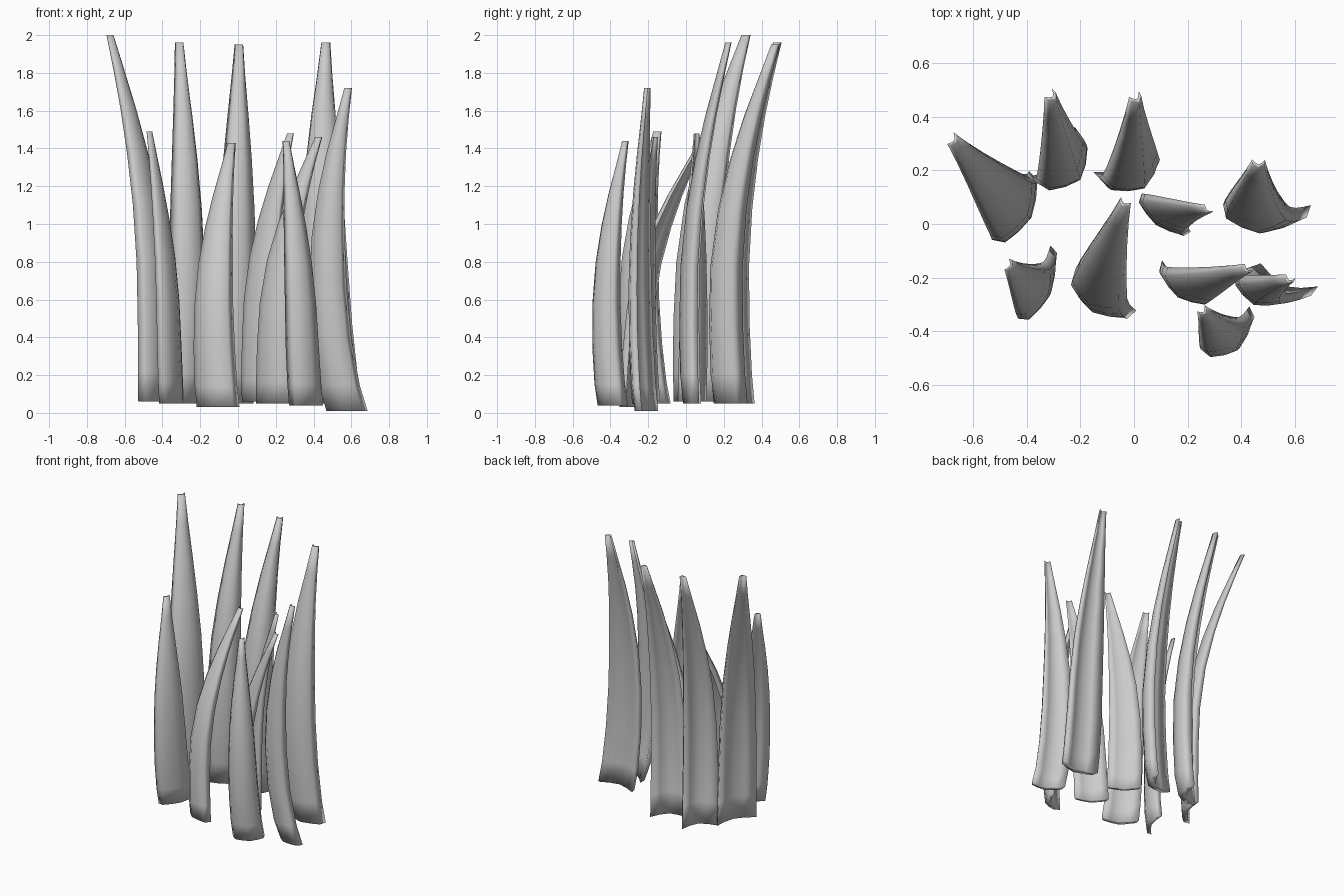
import bpy, math

# shared growth profile: height fraction, width, depth, lean towards tip, bow
RINGS = [(0, 1, .9, 0, 0), (.08, .98, 1, 0, .4), (.22, .95, 1, .01, .8), (.38, .89, .98, .05, 1),
         (.54, .79, .86, .17, 1), (.68, .63, .72, .36, .85), (.8, .46, .57, .57, .6),
         (.91, .29, .42, .8, .28), (1, .17, .32, 1, 0)]
# solid folded cross-section: across, depth (outer belly, then inner hollow)
SECTION = [(-.5, 0), (-.45, -.52), (-.24, -.81), (0, -1), (.24, -.81), (.45, -.52), (.5, 0),
           (.25, -.36), (0, -.56), (-.25, -.36)]

# base x, y, z, tip x, y, z, width, depth, facing angle of the hollow, bow x, y
BLADES = [
    (-.46, .07, .06, -.685, .32, 2.0, .29, .09, 152, -.005, -.01),
    (-.305, .27, .05, -.32, .49, 1.96, .25, .125, 138, .015, -.03),
    (-.045, .26, .05, 0, .485, 1.95, .25, .125, 122, .02, -.03),
    (.52, .075, .05, .465, .24, 1.96, .28, .10, 88, -.06, -.015),
    (.12, .04, .06, .28, .06, 1.48, .23, .06, 53, -.005, .01),
    (-.10, -.26, .03, -.03, .09, 1.43, .25, .09, 60, -.025, .02),
    (-.365, -.2, .05, -.475, -.15, 1.49, .26, .07, 156, -.015, -.05),
    (.2, -.2, .05, .43, -.16, 1.46, .23, .07, 56, 0, -.02),
    (.58, -.19, .01, .585, -.195, 1.72, .23, .09, 68, -.10, -.03),
    (.35, -.375, .04, .25, -.315, 1.44, .21, .09, 130, -.025, -.035),
]


def make_blade(name, bx, by, bz, tx, ty, tz, width, depth, angle, ox, oy):
    a = math.radians(angle)
    fx, fy = math.cos(a), math.sin(a)
    verts, faces = [], []
    n = len(SECTION)
    for t, w, d, lean, bow in RINGS:
        cx = bx + (tx - bx) * lean + ox * bow
        cy = by + (ty - by) * lean + oy * bow
        for u, v in SECTION:
            across, back = u * width * w, v * depth * d
            verts.append((cx + fy * across + fx * back,
                          cy - fx * across + fy * back,
                          bz + (tz - bz) * t))
    for r in range(len(RINGS) - 1):
        for i in range(n):
            k, j = r * n + i, r * n + (i + 1) % n
            faces.append((k, j, j + n, k + n))
    # end caps
    faces.append(tuple(reversed(range(n))))
    faces.append(tuple(range(len(verts) - n, len(verts))))
    mesh = bpy.data.meshes.new(name)
    mesh.from_pydata(verts, [], faces)
    mesh.update()
    obj = bpy.data.objects.new(name, mesh)
    bpy.context.collection.objects.link(obj)
    for p in mesh.polygons:
        p.use_smooth = True
    return obj


# grass blades
for i, data in enumerate(BLADES):
    make_blade(f"grass_blade_{i + 1}", *data)
